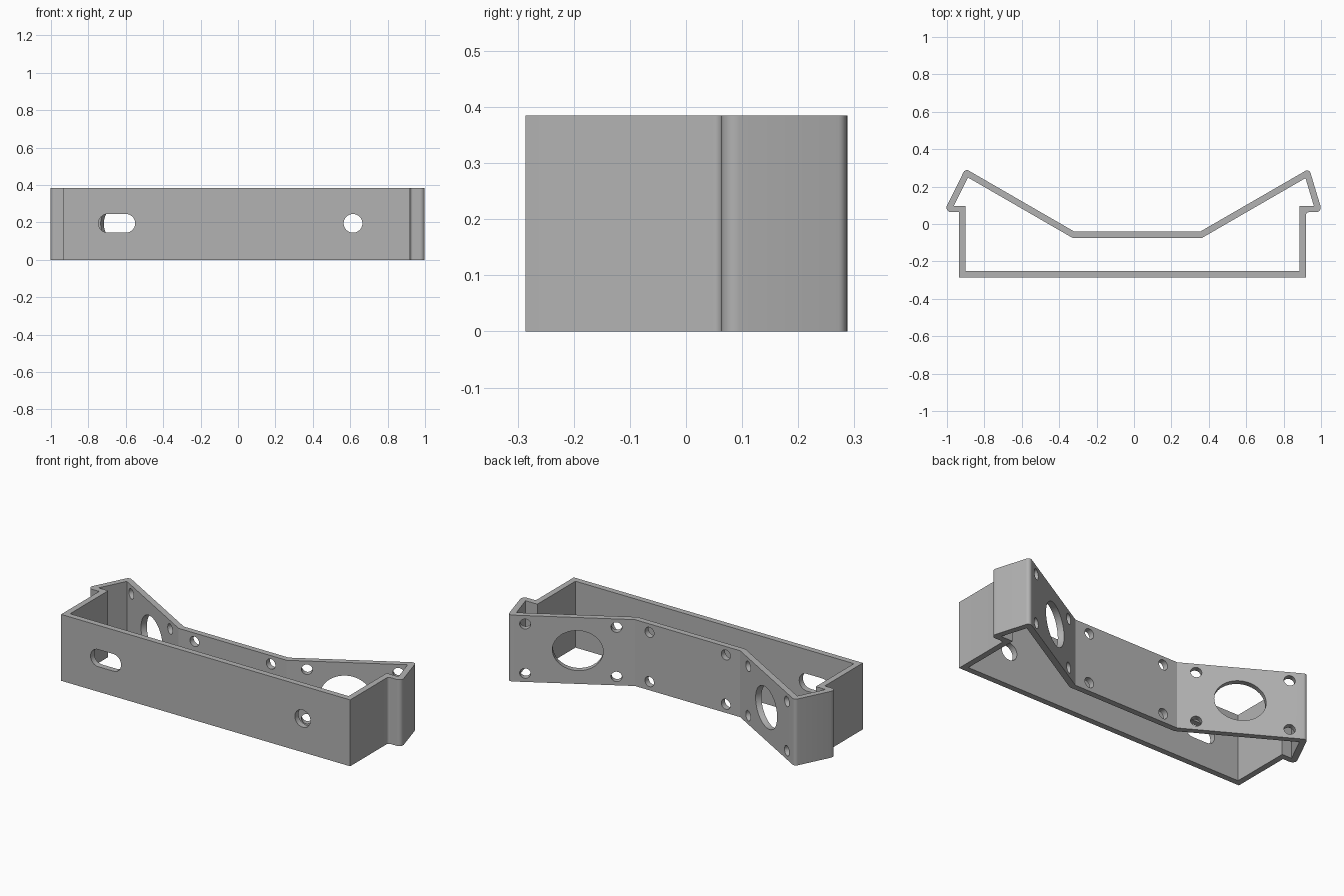
import bpy, bmesh, math
from mathutils import Vector, Matrix

cube = bpy.data.objects.get("Cube")
if cube:
    bpy.data.objects.remove(cube, do_unlink=True)

HEIGHT, WALL, MID = 0.385, 0.034, 0.193

gray = bpy.data.materials.new("plain gray")
gray.use_nodes = True
gray.diffuse_color = (0.45, 0.45, 0.45, 1)
gray.node_tree.nodes["Principled BSDF"].inputs["Base Color"].default_value = (0.45, 0.45, 0.45, 1)

# Outer wall line, counterclockwise: x, y, corner radius
OUTLINE = [
    (-0.935, -0.286, 0), (0.92, -0.286, 0),
    (0.92, 0.063, 0.015), (1.007, 0.063, 0.025), (0.937, 0.296, 0.02),
    (0.355, -0.04, 0), (-0.32, -0.04, 0),
    (-0.902, 0.296, 0.02), (-1.018, 0.063, 0.025), (-0.935, 0.063, 0),
]


def neighbours(i):
    p, c, n = (Vector(OUTLINE[(i + k) % len(OUTLINE)][:2]) for k in (-1, 0, 1))
    return c, (p - c).normalized(), (n - c).normalized()


def rounded(i, steps=8):
    """Arc that replaces one outer corner."""
    c, a, b = neighbours(i)
    r = OUTLINE[i][2]
    if not r:
        return [c]
    half = a.angle(b) / 2
    centre = c + (a + b).normalized() * r / math.sin(half)
    start = c + a * r / math.tan(half) - centre
    end = c + b * r / math.tan(half) - centre
    sweep = start.angle(end)
    return [centre + (start * math.sin(sweep * (1 - t)) + end * math.sin(sweep * t)) / math.sin(sweep)
            for t in (k / steps for k in range(steps + 1))]


def inset(i):
    """Mitred inner corner, one wall thickness inside."""
    c, a, b = neighbours(i)
    n1, n2 = Vector((a.y, -a.x)), Vector((-b.y, b.x))
    return c + (n1 + n2) * WALL / (1 + n1.dot(n2))


def prism(name, loop, low, high):
    bm = bmesh.new()
    face = bm.faces.new([bm.verts.new((p.x, p.y, low)) for p in loop])
    top = bmesh.ops.extrude_face_region(bm, geom=[face])["geom"]
    bmesh.ops.translate(bm, vec=(0, 0, high - low),
                        verts=[v for v in top if isinstance(v, bmesh.types.BMVert)])
    bmesh.ops.recalc_face_normals(bm, faces=bm.faces)
    mesh = bpy.data.meshes.new(name)
    bm.to_mesh(mesh)
    bm.free()
    obj = bpy.data.objects.new(name, mesh)
    bpy.context.collection.objects.link(obj)
    return obj


corners = range(len(OUTLINE))
frame = prism("bracket_frame", [p for i in corners for p in rounded(i)], 0, HEIGHT)
frame.data.materials.append(gray)
cavity = prism("cavity_cutter", [inset(i) for i in corners], -0.1, HEIGHT + 0.1)

# All hole cutters share one mesh
holes = bmesh.new()


def drill(x, y, z, rx, rz, turn=0, slot=0):
    """Elliptical or slotted hole through a wall whose normal is y turned about z."""
    seg = 48
    made = bmesh.ops.create_cone(holes, cap_ends=True, segments=seg, radius1=1, radius2=1, depth=0.14)
    for v in made["verts"]:
        v.co.x, v.co.y = v.co.x * rx, v.co.y * rz
        if abs(v.co.x) > 1e-5:
            v.co.x += math.copysign(slot, v.co.x)
    place = (Matrix.Translation((x, y, z)) @ Matrix.Rotation(turn, 4, 'Z')
             @ Matrix.Rotation(math.pi / 2, 4, 'X'))
    bmesh.ops.transform(holes, matrix=place, verts=made["verts"])


# Front wall: slot and round hole
drill(-0.648, -0.27, 0.195, 0.05, 0.05, slot=0.048)
drill(0.615, -0.27, 0.195, 0.05, 0.05)

# Slanted plates: large opening and four screw holes each
for side, corner_x, middle in ((1, 0.355, 0.302), (-1, -0.32, 0.325)):
    turn = side * math.pi / 6

    def on_plate(s, z, rx, rz):
        drill(corner_x + side * s * math.cos(math.pi / 6), -0.04 + s * 0.5, z, rx, rz, turn)

    on_plate(middle, MID, 0.134, 0.116)
    for s in (0.098, 0.58):
        for dz in (-0.143, 0.143):
            on_plate(s, MID + dz, 0.029, 0.029)

# Centre plate: four screw holes
for dx in (-0.245, 0.245):
    for dz in (-0.143, 0.143):
        drill(0.0175 + dx, -0.057, MID + dz, 0.029, 0.029)

bmesh.ops.recalc_face_normals(holes, faces=holes.faces)
hole_mesh = bpy.data.meshes.new("hole_cutter")
holes.to_mesh(hole_mesh)
holes.free()
hole_cutter = bpy.data.objects.new("hole_cutter", hole_mesh)
bpy.context.collection.objects.link(hole_cutter)

# Cut the cavity and the holes
bpy.ops.object.select_all(action='DESELECT')
bpy.context.view_layer.objects.active = frame
frame.select_set(True)
for cutter in (cavity, hole_cutter):
    cutter.hide_render = True
    mod = frame.modifiers.new("cut", 'BOOLEAN')
    mod.operation, mod.solver, mod.object = 'DIFFERENCE', 'EXACT', cutter
    bpy.ops.object.modifier_apply(modifier=mod.name)
    bpy.data.objects.remove(cutter, do_unlink=True)

bpy.ops.object.shade_smooth_by_angle(angle=math.radians(29))
